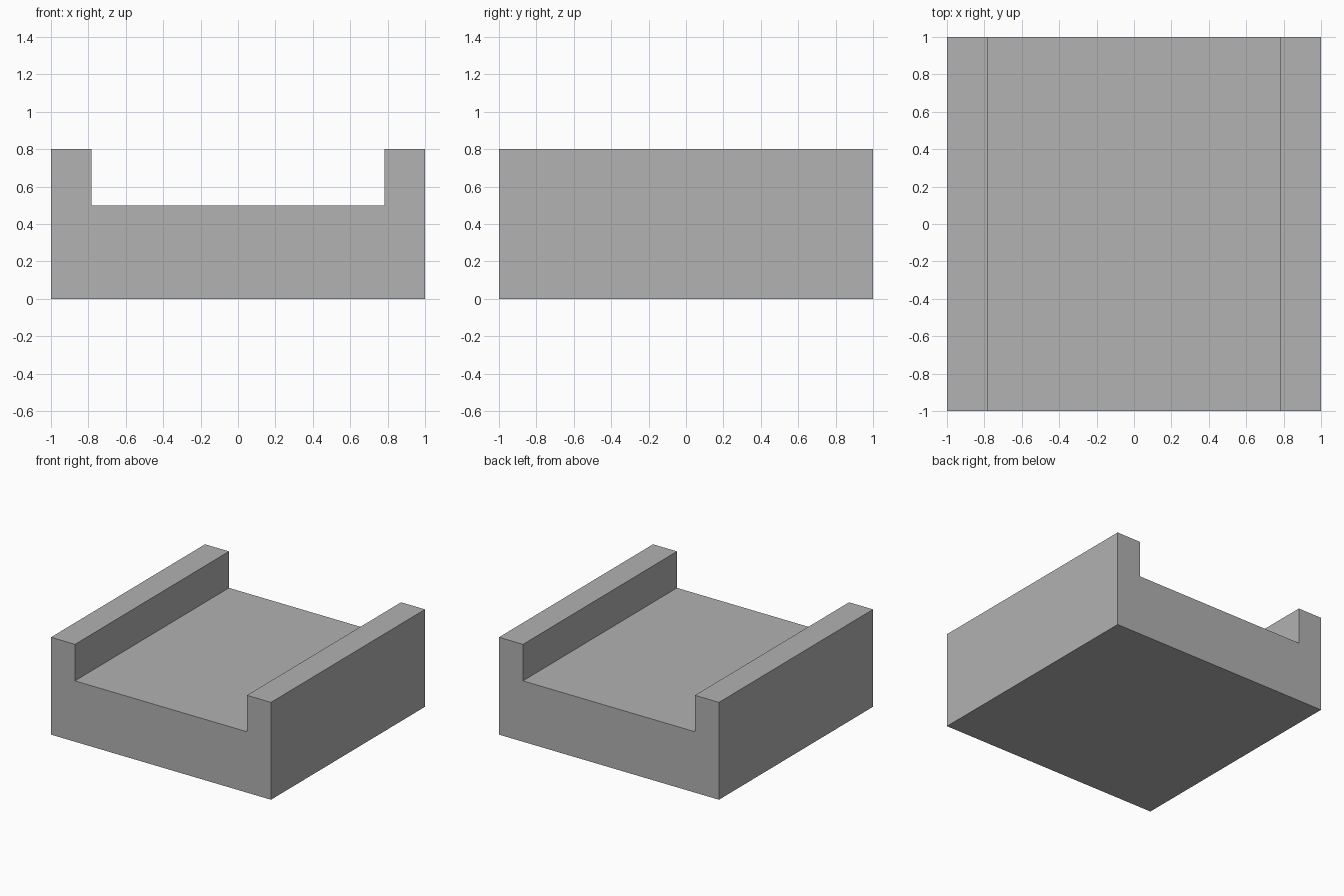
import bpy
import bmesh

cube = bpy.data.objects.get("Cube")
if cube:
    bpy.data.objects.remove(cube, do_unlink=True)

# Overall size and channel size
HALF = 1.0
HEIGHT = 0.8
CHANNEL_HALF = 0.782
FLOOR = 0.5

# Plain grey material
grey = bpy.data.materials.new("plain_grey")
grey.use_nodes = True
colour = (0.445, 0.445, 0.445, 1)
grey.diffuse_color = colour
grey.node_tree.nodes["Principled BSDF"].inputs["Base Color"].default_value = colour

# Channel block: a U-shaped front profile, mirrored about x and extruded along y
right_half = [(-HALF, 0), (-HALF, HEIGHT), (-CHANNEL_HALF, HEIGHT), (-CHANNEL_HALF, FLOOR)]
profile = right_half + [(-x, z) for x, z in reversed(right_half)]

bm = bmesh.new()
front = bm.faces.new([bm.verts.new((x, -HALF, z)) for x, z in profile])
extruded = bmesh.ops.extrude_face_region(bm, geom=[front], use_keep_orig=True)
back_verts = [g for g in extruded["geom"] if isinstance(g, bmesh.types.BMVert)]
bmesh.ops.translate(bm, verts=back_verts, vec=(0, 2 * HALF, 0))
bmesh.ops.recalc_face_normals(bm, faces=bm.faces)

mesh = bpy.data.meshes.new("channel_block")
bm.to_mesh(mesh)
bm.free()
mesh.materials.append(grey)
block = bpy.data.objects.new("channel_block", mesh)
bpy.context.collection.objects.link(block)
